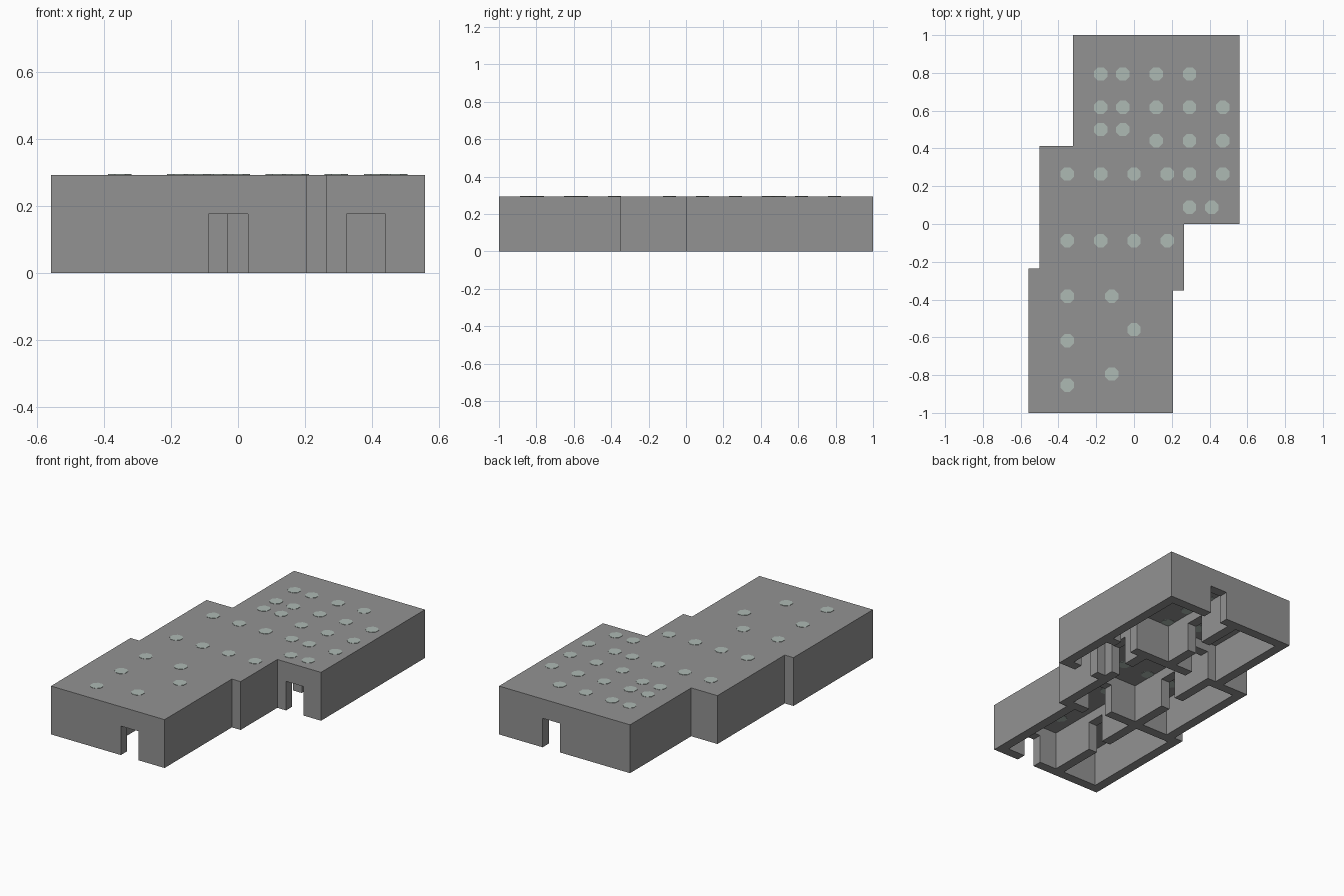
import bpy
import bmesh

cube = bpy.data.objects.get("Cube")
if cube:
    bpy.data.objects.remove(cube, do_unlink=True)

U = 2 / 34              # one plan unit
HEIGHT, CEILING, DOOR = 5, 4, 3


def material(name, rgb):
    m = bpy.data.materials.new(name)
    m.use_nodes = True
    m.diffuse_color = (*rgb, 1)
    m.node_tree.nodes["Principled BSDF"].inputs["Base Color"].default_value = (*rgb, 1)
    return m


concrete = material("concrete grey", (0.29, 0.29, 0.29))
glass = material("pale lamp green", (0.42, 0.49, 0.455))


def prism(name, outline, z0, z1, mat):
    """Extrude a plan outline between two heights."""
    bm = bmesh.new()
    face = bm.faces.new([bm.verts.new((x * U, y * U, z0 * U)) for x, y in outline])
    top = bmesh.ops.extrude_face_region(bm, geom=[face])["geom"]
    verts = [v for v in top if isinstance(v, bmesh.types.BMVert)]
    bmesh.ops.translate(bm, vec=(0, 0, (z1 - z0) * U), verts=verts)
    bmesh.ops.recalc_face_normals(bm, faces=bm.faces[:])
    mesh = bpy.data.meshes.new(name)
    bm.to_mesh(mesh)
    bm.free()
    mesh.materials.append(mat)
    ob = bpy.data.objects.new(name, mesh)
    bpy.context.collection.objects.link(ob)
    return ob


# Solid building block
outline = [(-9.5, -17), (3.5, -17), (3.5, -6), (4.5, -6), (4.5, 0), (9.5, 0),
           (9.5, 17), (-5.5, 17), (-5.5, 7), (-8.5, 7), (-8.5, -4), (-9.5, -4)]
building = prism("building_shell", outline, 0, HEIGHT, concrete)

# Rooms hollowed from below: x0, x1, y0, y1
rooms = [
    (-4.5, 0.5, 7, 16), (1.5, 8.5, 7, 16),
    (4.5, 8.5, 1, 6),
    (-7.5, -4.5, -4, 6), (-3.5, 3.5, -4, 6), (1.5, 3.5, -5, -3.5),
    (-8.5, -4.5, -16, -5), (-3.5, 2.5, -16, -6), (-3.5, 0.5, -6.5, -5),
]
# Doorways through the walls
doors = [
    (-1.5, 0.5, -17.3, -15.7), (5.5, 7.5, -0.3, 1.3), (2.5, 4.5, 15.7, 17.3),
    (0.2, 1.8, 10, 12), (5.5, 7.5, 5.7, 7.3), (3.2, 4.8, 2, 4),
    (-3.5, -1.5, 5.7, 7.3), (-4.8, -3.2, 0, 2),
    (-0.5, 1.5, -6.3, -3.7), (-4.8, -3.2, -11, -9),
]
cutters = []
for boxes, top in ((rooms, CEILING), (doors, DOOR)):
    for x0, x1, y0, y1 in boxes:
        cutter = prism("cutter", [(x0, y0), (x1, y0), (x1, y1), (x0, y1)], -1, top, concrete)
        cutter.hide_render = True
        mod = building.modifiers.new("hollow", "BOOLEAN")
        mod.operation = "DIFFERENCE"
        mod.solver = "EXACT"
        mod.object = cutter
        cutters.append(cutter)

# Bake the cuts and drop the cutters
graph = bpy.context.evaluated_depsgraph_get()
baked = bpy.data.meshes.new_from_object(building.evaluated_get(graph))
building.modifiers.clear()
building.data = baked
for cutter in cutters:
    bpy.data.objects.remove(cutter, do_unlink=True)

# Round ceiling lamps showing through the roof, grouped by row
rows = {
    13.5: (-3, -1, 2, 5), 10.5: (-3, -1, 2, 5, 8), 8.5: (-3, -1),
    7.5: (2, 5, 8), 4.5: (-6, -3, 0, 3, 5, 8), 1.5: (5, 7),
    -1.5: (-6, -3, 0, 3), -6.5: (-6, -2), -9.5: (0,),
    -10.5: (-6,), -13.5: (-2,), -14.5: (-6,),
}
R, C = 0.6, 0.25
octagon = [(R, C), (C, R), (-C, R), (-R, C), (-R, -C), (-C, -R), (C, -R), (R, -C)]
for y, xs in rows.items():
    for x in xs:
        prism("ceiling_lamp", [(x + a, y + b) for a, b in octagon],
              CEILING - 0.03, HEIGHT + 0.03, glass)
